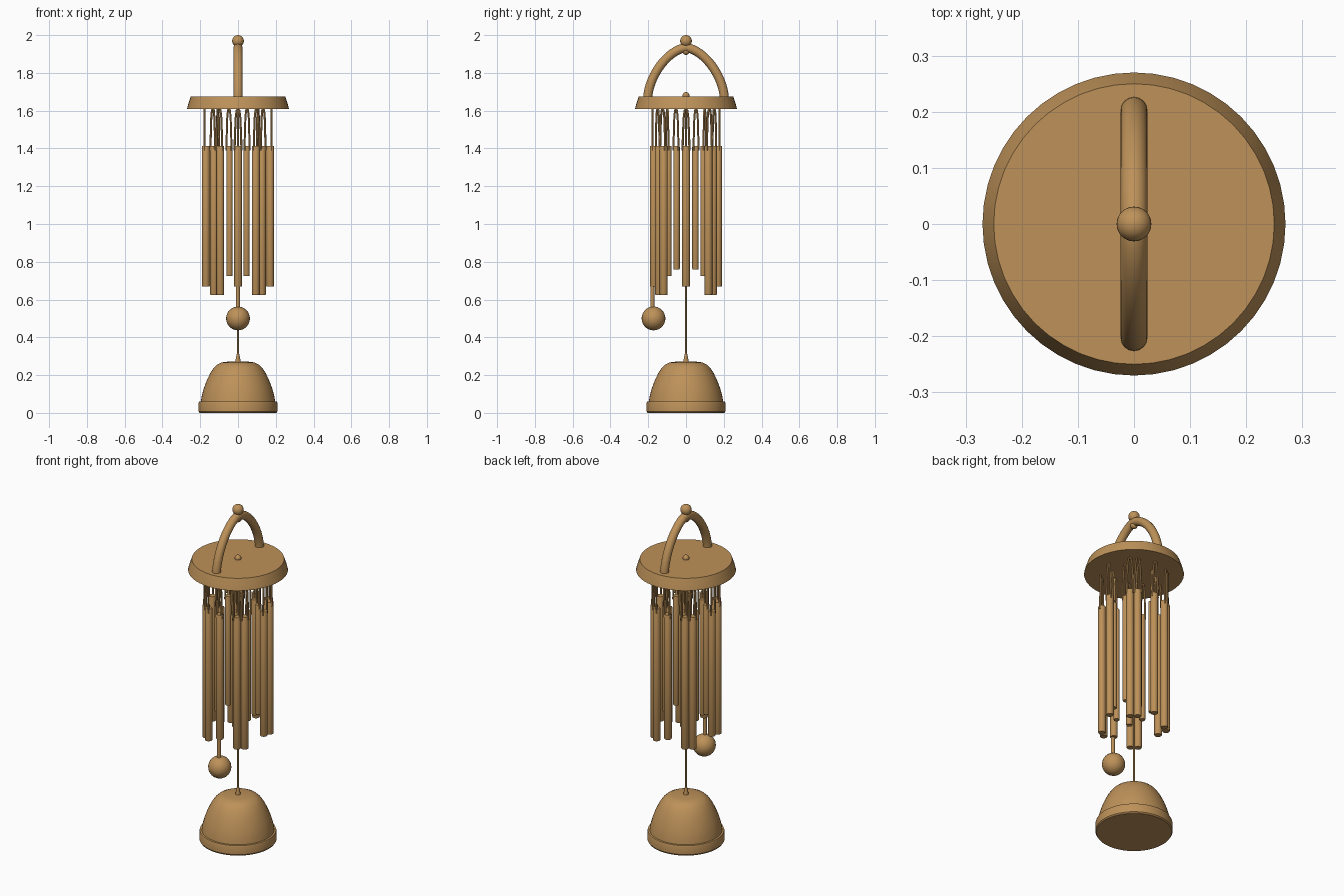
import bpy, bmesh, math
from mathutils import Vector

if "Cube" in bpy.data.objects:
    bpy.data.objects.remove(bpy.data.objects["Cube"])

wood = bpy.data.materials.new("warm_wood")
wood.diffuse_color = (0.51, 0.285, 0.1, 1)
wood.use_nodes = True
wood.node_tree.nodes["Principled BSDF"].inputs["Base Color"].default_value = wood.diffuse_color


def finish(name, bm, angle=35):
    me = bpy.data.meshes.new(name)
    bmesh.ops.recalc_face_normals(bm, faces=bm.faces)
    bm.to_mesh(me)
    bm.free()
    me.materials.append(wood)
    ob = bpy.data.objects.new(name, me)
    bpy.context.collection.objects.link(ob)
    bpy.ops.object.select_all(action='DESELECT')
    ob.select_set(True)
    bpy.context.view_layer.objects.active = ob
    bpy.ops.object.shade_smooth_by_angle(angle=math.radians(angle))
    return ob


def skin(name, bm, rings):
    """Join rings of vertices and cap both ends."""
    n = len(rings[0])
    for a, b in zip(rings, rings[1:]):
        for i in range(n):
            j = (i + 1) % n
            bm.faces.new((a[i], a[j], b[j], b[i]))
    bm.faces.new(rings[0])
    bm.faces.new(rings[-1])
    return finish(name, bm)


def lathe(name, profile, x=0, y=0, sides=40):
    """Solid of revolution from (radius, z) points."""
    bm = bmesh.new()
    return skin(name, bm, [[bm.verts.new((x + r * math.cos(math.tau * i / sides),
                                          y + r * math.sin(math.tau * i / sides), z))
                            for i in range(sides)] for r, z in profile])


def ball(name, loc, r):
    bm = bmesh.new()
    bmesh.ops.create_uvsphere(bm, u_segments=24, v_segments=14, radius=r)
    bmesh.ops.translate(bm, verts=bm.verts, vec=loc)
    return finish(name, bm, 60)


def sweep(name, points, side, r, sides=12):
    """Tube along a planar path; side is the normal of its plane."""
    bm = bmesh.new()
    pts = [Vector(p) for p in points]
    side = Vector(side)
    rings = []
    for k, p in enumerate(pts):
        t = (pts[min(k + 1, len(pts) - 1)] - pts[max(k - 1, 0)]).normalized()
        n = side.cross(t)
        rings.append([bm.verts.new(p + r * (math.cos(math.tau * i / sides) * side
                                            + math.sin(math.tau * i / sides) * n))
                      for i in range(sides)])
    return skin(name, bm, rings)


# Top disc, slightly pointed arched handle and finial
lathe("top_disc", [(0.27, 1.61), (0.265, 1.63), (0.25, 1.675)], sides=48)
arch = []
for i in range(29):
    c, s = math.cos(math.pi * i / 28), math.sin(math.pi * i / 28)
    arch.append((0, 0.203 * math.copysign(abs(c) ** 1.2, c), 1.665 + 0.268 * max(s, 0) ** 1.2))
sweep("handle_arch", arch, (1, 0, 0), 0.024, 16)
ball("handle_finial", (0, 0, 1.969), 0.031)
ball("handle_eyelet", (0, 0, 1.915), 0.02)
ball("disc_knob", (0, 0, 1.68), 0.018)


# Chime tubes, each hung from a narrow loop of cord
def chime(name, x, y, r, bottom):
    c = Vector((x, y, 0))
    out = c.normalized()
    tan = Vector((-out.y, out.x, 0))
    lathe(name + "_tube", [(r * 0.92, bottom), (r, bottom + 0.004), (r, 1.408), (r * 0.92, 1.412)],
          x, y, 16)
    w = r * 0.85
    loop = [(-w, 1.39), (-w * 0.95, 1.45), (-w * 0.7, 1.56), (-w * 0.4, 1.602), (0, 1.613),
            (w * 0.4, 1.602), (w * 0.7, 1.56), (w * 0.95, 1.45), (w, 1.39)]
    off = c + out * r * 0.4
    sweep(name + "_cord", [off + tan * s + Vector((0, 0, z)) for s, z in loop], out, 0.0055, 8)


# Axis tubes, then mirrored diagonal tubes: (x, y, radius, bottom)
for name, x, y in (("right", 0.17, 0), ("left", -0.17, 0), ("back", 0, 0.17), ("front", 0, -0.17)):
    chime(name + "_chime", x, y, 0.021, 0.668)
diagonals = [("outer_a", 0.127, 0.118, 0.021, 0.625), ("outer_b", 0.094, 0.143, 0.021, 0.625),
             ("inner_a", 0.1, 0.05, 0.017, 0.76), ("inner_b", 0.045, 0.093, 0.017, 0.725)]
for name, x, y, r, bottom in diagonals:
    for sx, sy, tag in ((1, 1, "br"), (1, -1, "fr"), (-1, 1, "bl"), (-1, -1, "fl")):
        chime(f"{name}_chime_{tag}", sx * x, sy * y, r, bottom)

# Front striker on its rod
lathe("striker_rod", [(0.011, 0.5), (0.011, 0.7)], 0, -0.178, 12)
ball("striker_ball", (0, -0.172, 0.5), 0.063)

# Central cord and bell-shaped weight
lathe("centre_cord", [(0.0055, 0.26), (0.0055, 1.64)], sides=10)
lathe("cord_cone", [(0.015, 0.26), (0.013, 0.28), (0.006, 0.315)], sides=16)
lathe("weight_rim", [(0.204, 0.002), (0.209, 0.008), (0.209, 0.052), (0.206, 0.06), (0.19, 0.062)],
      sides=48)
lathe("weight_base", [(0.204, 0), (0.204, 0.01)], sides=48)
lathe("weight_dome", [(0.198, 0.05), (0.192, 0.09), (0.181, 0.13), (0.166, 0.17), (0.147, 0.21),
                      (0.127, 0.24), (0.11, 0.256), (0.09, 0.266), (0.07, 0.27), (0.02, 0.273)],
      sides=48)
